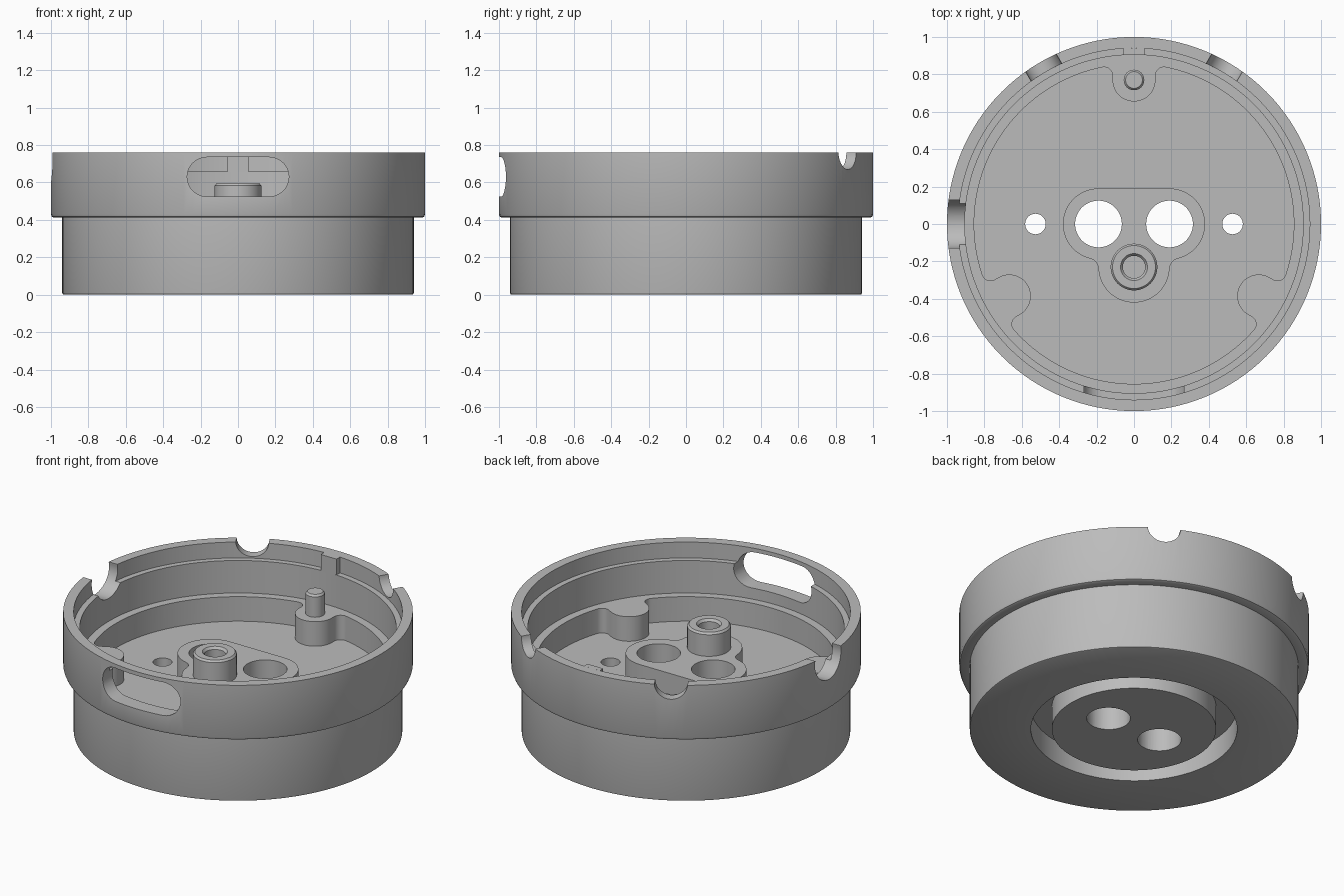
import bpy, bmesh
from math import sin, cos, pi, radians, sqrt, atan2, asin, acos
from mathutils import Matrix

if "Cube" in bpy.data.objects:
    bpy.data.objects.remove(bpy.data.objects["Cube"], do_unlink=True)

GREY = (0.5, 0.5, 0.5, 1.0)
mat = bpy.data.materials.new("plain grey")
mat.use_nodes = True
mat.diffuse_color = GREY
mat.node_tree.nodes["Principled BSDF"].inputs["Base Color"].default_value = GREY

# Main heights and radii
FLOOR, LEDGE, STEP, TOP = 0.30, 0.455, 0.66, 0.76
POCKET_R, WALL_R, RIM_R = 0.855, 0.905, 0.94


def finish(name, bm):
    bmesh.ops.remove_doubles(bm, verts=bm.verts, dist=1e-5)
    bmesh.ops.recalc_face_normals(bm, faces=bm.faces)
    mesh = bpy.data.meshes.new(name)
    bm.to_mesh(mesh)
    bm.free()
    mesh.materials.append(mat)
    ob = bpy.data.objects.new(name, mesh)
    bpy.context.collection.objects.link(ob)
    return ob


def lathe(name, profile, center=(0, 0), steps=128):
    """Revolve (radius, z) points about a vertical axis."""
    bm = bmesh.new()
    vs = [bm.verts.new((r, 0, z)) for r, z in profile]
    es = [bm.edges.new(pair) for pair in zip(vs, vs[1:])]
    bmesh.ops.spin(bm, geom=vs + es, cent=(0, 0, 0), axis=(0, 0, 1),
                   angle=2 * pi, steps=steps, use_merge=False)
    bmesh.ops.translate(bm, verts=bm.verts, vec=(*center, 0))
    return finish(name, bm)


def prism(name, outline, z0, z1, matrix=None):
    """Extrude a flat outline from z0 to z1, then place it."""
    bm = bmesh.new()
    face = bm.faces.new([bm.verts.new((x, y, z0)) for x, y in outline])
    ext = bmesh.ops.extrude_face_region(bm, geom=[face])["geom"]
    bmesh.ops.translate(bm, vec=(0, 0, z1 - z0),
                        verts=[g for g in ext if isinstance(g, bmesh.types.BMVert)])
    if matrix:
        bm.transform(matrix)
    return finish(name, bm)


def arc(cx, cy, r, a0, a1, n=16):
    return [(cx + r * cos(a0 + (a1 - a0) * i / n),
             cy + r * sin(a0 + (a1 - a0) * i / n)) for i in range(n + 1)]


def distinct(points):
    out = []
    for p in points:
        if not out or abs(p[0] - out[-1][0]) + abs(p[1] - out[-1][1]) > 1e-4:
            out.append(p)
    if abs(out[0][0] - out[-1][0]) + abs(out[0][1] - out[-1][1]) < 1e-4:
        out.pop()
    return out


def cut(ob, cutters):
    for c in cutters:
        c.hide_render = True
        m = ob.modifiers.new("cut", 'BOOLEAN')
        m.operation, m.solver, m.object = 'DIFFERENCE', 'EXACT', c
    dg = bpy.context.evaluated_depsgraph_get()
    mesh = bpy.data.meshes.new_from_object(ob.evaluated_get(dg))
    ob.modifiers.clear()
    ob.data = mesh


# Turned housing: grooved underside, stepped outside, stepped rim
body = lathe("housing", [
    (0, 0), (0.47, 0), (0.47, 0.145), (0.59, 0.145), (0.59, 0),
    (0.932, 0), (0.938, 0.003), (0.94, 0.01), (0.94, 0.412), (0.985, 0.412),
    (0.995, 0.417), (1, 0.43), (1, TOP), (RIM_R, TOP), (RIM_R, STEP),
    (WALL_R, STEP), (WALL_R, LEDGE), (0, LEDGE)])

# Pocket outline: a circle with three rounded bosses reaching inward
BOSS_R, BOSS_Y, FIL = 0.115, 0.77, 0.045
fx = BOSS_R + FIL
fy = sqrt((POCKET_R - FIL) ** 2 - fx ** 2)
tip = atan2(fy, fx)
side = (arc(fx, fy, FIL, tip, pi, 8)
        + arc(0, BOSS_Y, BOSS_R, 0, -pi / 2, 12))
section = side + [(-x, y) for x, y in reversed(side)]
section += arc(0, 0, POCKET_R, pi - tip, tip + 2 * pi / 3, 40)
pocket_outline = []
for k in range(3):
    a = k * 2 * pi / 3
    pocket_outline += [(x * cos(a) - y * sin(a), x * sin(a) + y * cos(a))
                       for x, y in section]
pocket = prism("pocket_cutter", distinct(pocket_outline), FLOOR, 0.6)

# Raised platform: two round ends and a front lobe, blended by fillets
R, LOBE_Y, BLEND = 0.19, -0.23, 0.06
half = sqrt(R * R + LOBE_Y ** 2) / 2
reach = sqrt((R + BLEND) ** 2 - half ** 2)
bx = R / 2 - LOBE_Y / (2 * half) * reach
by = LOBE_Y / 2 - R / (2 * half) * reach
a_end = atan2(by, bx - R)
a_lobe = atan2(by - LOBE_Y, bx)
right_half = (arc(R, 0, R, pi / 2, a_end, 32)
              + arc(bx, by, BLEND, a_end + pi, a_lobe + pi, 10)
              + arc(0, LOBE_Y, R, a_lobe, -pi / 2, 20))
outline = right_half + [(-x, y) for x, y in reversed(right_half)]
platform = prism("platform", distinct(outline), FLOOR - 0.02, LEDGE - 0.008)

# Vertical through holes
big_holes, small_holes = [], []
for s in (-1, 1):
    big_holes.append(prism("large_hole_cutter", arc(s * R, 0, 0.125, 0, 2 * pi, 48)[:-1], -0.2, 0.7))
    small_holes.append(prism("small_hole_cutter", arc(s * 0.527, 0, 0.055, 0, 2 * pi, 32)[:-1], 0.1, 0.7))

# Front window
slot_shape = (arc(0.167, 0, 0.105, -pi / 2, pi / 2)
              + arc(-0.167, 0, 0.105, pi / 2, 3 * pi / 2))
to_front = Matrix.Translation((0, 0, 0.63)) @ Matrix.Rotation(pi / 2, 4, 'X')
slot = prism("window_cutter", slot_shape, 0.7, 1.2, to_front)

# Round notches in the rim
notches = []
for deg, r, z in ((60, 0.095, 0.765), (120, 0.095, 0.765), (180, 0.13, 0.73)):
    place = (Matrix.Translation((0, 0, z)) @ Matrix.Rotation(radians(deg), 4, 'Z')
             @ Matrix.Rotation(pi / 2, 4, 'Y'))
    notches.append(prism("notch_cutter", arc(0, 0, r, 0, 2 * pi, 48)[:-1], 0.8, 1.2, place))
    if r > 0.1:  # open the large notch fully upward
        box = [(-0.2, -0.127), (0, -0.127), (0, 0.127), (-0.2, 0.127)]
        notches.append(prism("notch_cutter", box, 0.8, 1.2, place))

cutters = [pocket, slot] + big_holes + small_holes + notches
cut(body, cutters)
cut(platform, big_holes)
for c in cutters:
    bpy.data.objects.remove(c, do_unlink=True)

# Hollow post on the platform lobe
post = lathe("screw_post", [
    (0, 0.42), (0.125, 0.42), (0.125, 0.583), (0.115, 0.595),
    (0.072, 0.595), (0.06, 0.58), (0.06, 0.46), (0, 0.46)], (0, LOBE_Y), 48)

# Locating pin on the rear boss
pin = lathe("locating_pin", [
    (0, 0.43), (0.055, 0.43), (0.055, 0.583), (0.045, 0.595), (0, 0.595)],
    (0, BOSS_Y), 32)

# Key tab in the rear of the rim step
key = prism("key_tab", [(-0.055, 0.904), (0.055, 0.904), (0.055, 0.938),
                        (0, 0.94), (-0.055, 0.938)], STEP - 0.005, TOP)

# Smooth shading with crisp edges
bpy.ops.object.select_all(action='DESELECT')
for ob in (body, platform, post, pin, key):
    ob.select_set(True)
bpy.context.view_layer.objects.active = body
bpy.ops.object.shade_smooth_by_angle(angle=radians(30))
